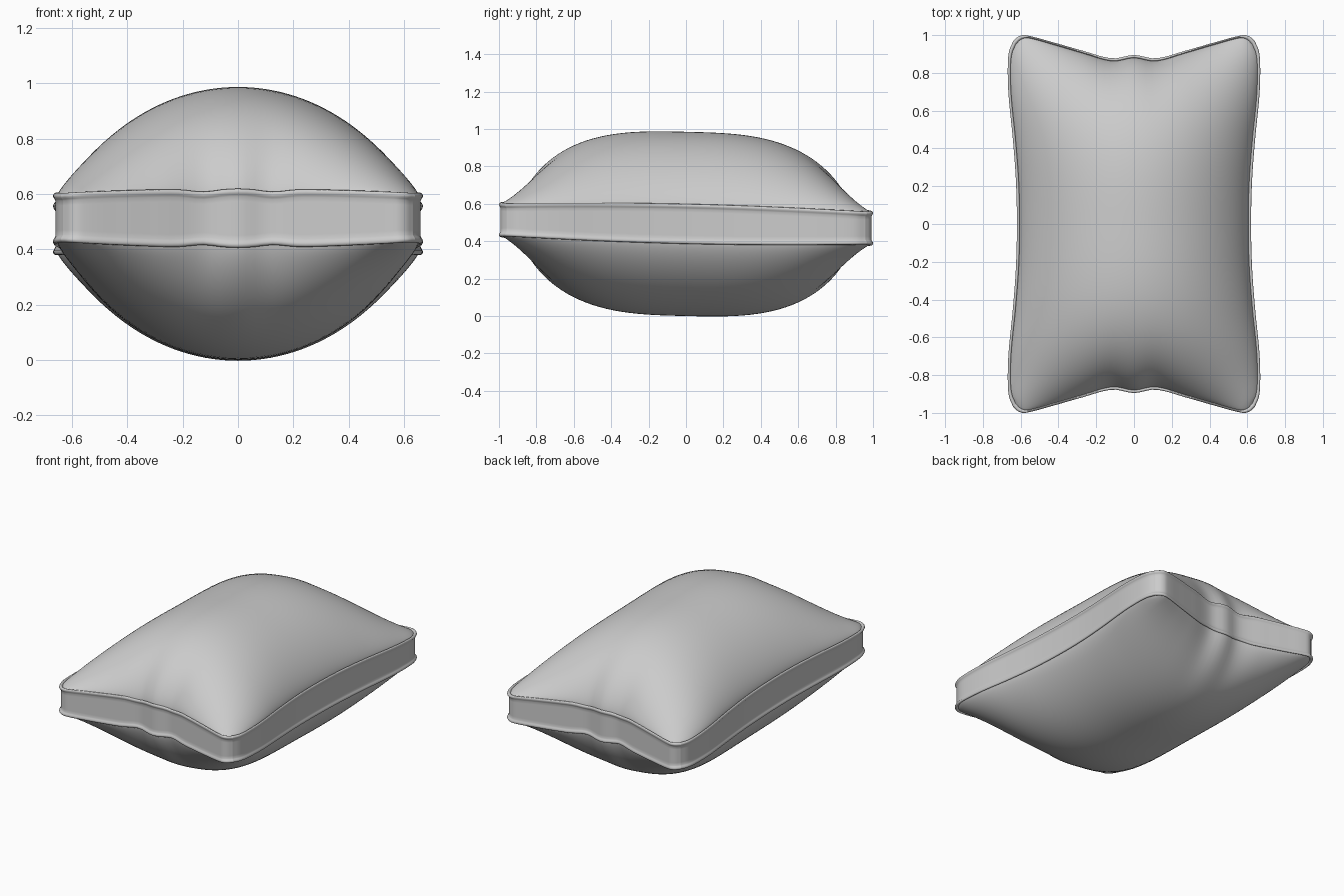
import bpy
import math

cube = bpy.data.objects.get("Cube")
if cube:
    bpy.data.objects.remove(cube, do_unlink=True)

fabric = bpy.data.materials.new("grey fabric")
fabric.use_nodes = True
GREY = (0.6, 0.6, 0.6, 1)
fabric.diffuse_color = GREY
fabric.node_tree.nodes["Principled BSDF"].inputs["Base Color"].default_value = GREY

N = 64            # grid divisions across a cover
MID = 0.4925      # height of the seam band's middle
RIM = 0.107       # half height of the band halfway along a side
SEAM = 0.008      # how far below the rim a cover is sewn in
TILT = 0.023      # the seam sinks toward the back

# Half width along the length, and half length across the width
SIDE = [(0, .62), (.25, .625), (.5, .642), (.75, .665), (.9, .668), (.96, .66), (1, .64)]
END = [(0, .895), (.18, .877), (.45, .922), (.67, .962), (.9, 1.0), (.96, .991), (1, .967)]
INNER_LENGTH = 0.91   # half length inside, where the end dents have faded


def smooth(points, t):
    """Smooth curve through the points, level at the middle of the cushion."""
    t = abs(t)
    slopes = [0]
    for i in range(1, len(points)):
        a, b = points[i - 1], points[min(i + 1, len(points) - 1)]
        slopes.append((b[1] - a[1]) / (b[0] - a[0]))
    i = max(k for k in range(len(points) - 1) if points[k][0] <= t)
    (x0, y0), (x1, y1) = points[i], points[i + 1]
    w, s = x1 - x0, (t - x0) / (x1 - x0)
    ease = s * s * (3 - 2 * s)
    return (y0 + (y1 - y0) * ease + w * slopes[i] * s * (1 - s) ** 2
            - w * slopes[i + 1] * s * s * (1 - s))


def place(u, v, inset, z):
    """Point of the cushion outline, shrunk by inset, at height z from the seam."""
    length = INNER_LENGTH + (smooth(END, u) - INNER_LENGTH) * v ** 4
    y = v * (length - inset)
    return (u * (smooth(SIDE, v) - inset), y, MID + z - TILT * y)


def half_band(u, v):
    """Band half height: low at the corners and pinched beside the end middles."""
    pinch = 0.010 * math.exp(-((abs(u) - 0.2) / 0.1) ** 2) * v ** 8
    return RIM - 0.018 * (u * v) ** 2 - pinch


def make(name, verts, faces):
    mesh = bpy.data.meshes.new(name)
    mesh.from_pydata(verts, [], faces)
    mesh.materials.append(fabric)
    mesh.shade_smooth()
    obj = bpy.data.objects.new(name, mesh)
    bpy.context.collection.objects.link(obj)


# Steps bunch up toward the edges, where the surface curves most
steps = [math.sin(math.pi * (i / N - 0.5)) for i in range(N + 1)]


# Puffed top and bottom covers
def cover(name, sign):
    puff = MID - RIM + SEAM
    verts, faces = [], []
    for v in steps:
        for u in steps:
            bulge = max(0, (1 - u * u) * (1 - abs(v) ** 3.1)) ** 0.72
            z = half_band(u, v) - SEAM + puff * bulge
            verts.append(place(u, v, 0.015, sign * z))
    for j in range(N):
        for i in range(N):
            a = j * (N + 1) + i
            quad = (a, a + 1, a + N + 2, a + N + 1)
            faces.append(quad[::sign])
    make(name, verts, faces)


cover("top_cover", 1)
cover("bottom_cover", -1)

# Side band with a rounded piping lip along both seams: (inset, drop from rim)
lip = [(.015, SEAM), (.012, .003), (.008, 0), (.003, .003), (.000, .009),
       (.001, .016), (.005, .022), (.008, .028), (.008, .045)]
profile = [(d, drop, 1) for d, drop in lip] + [(d, drop, -1) for d, drop in lip[::-1]]
loop = ([(u, -1) for u in steps[:-1]] + [(1, v) for v in steps[:-1]]
        + [(u, 1) for u in steps[:0:-1]] + [(-1, v) for v in steps[:0:-1]])
verts, faces = [], []
for inset, drop, sign in profile:
    verts += [place(u, v, inset, sign * (half_band(u, v) - drop)) for u, v in loop]
count = len(loop)
for r in range(len(profile) - 1):
    for i in range(count):
        k = (i + 1) % count
        faces.append((r * count + i, (r + 1) * count + i,
                      (r + 1) * count + k, r * count + k))
make("side_band", verts, faces)
